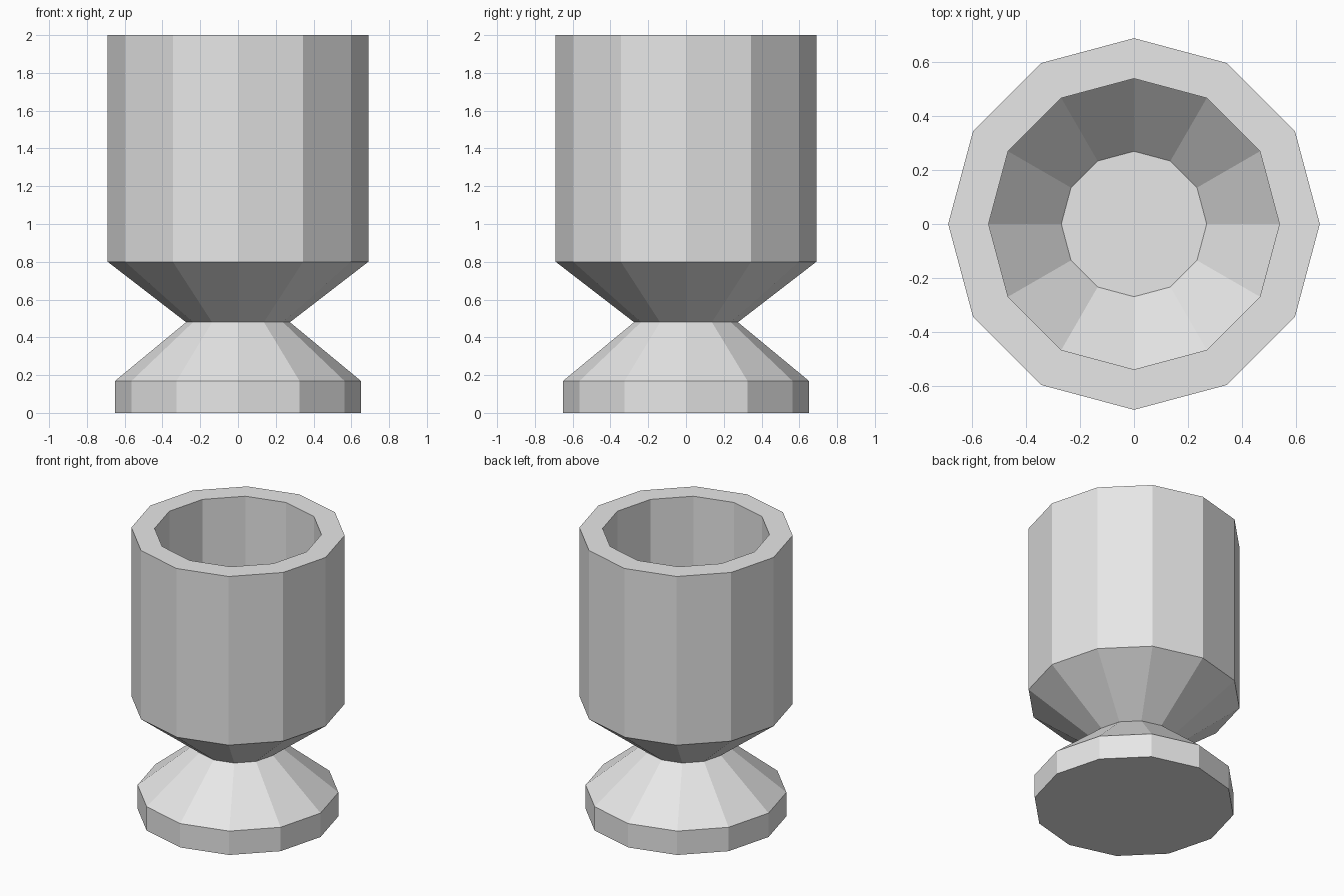
import bpy
import bmesh
from math import cos, sin, tau

SIDES = 12

if "Cube" in bpy.data.objects:
    bpy.data.objects.remove(bpy.data.objects["Cube"], do_unlink=True)


def make_material(name, colour):
    mat = bpy.data.materials.new(name)
    mat.use_nodes = True
    mat.diffuse_color = colour
    mat.node_tree.nodes["Principled BSDF"].inputs["Base Color"].default_value = colour
    return mat


def lathe(name, profile, mat):
    """Revolve (radius, height) points into a faceted solid capped at both ends."""
    bm = bmesh.new()
    rings = [[bm.verts.new((r * cos(tau * i / SIDES), r * sin(tau * i / SIDES), z))
              for i in range(SIDES)] for r, z in profile]
    for low, high in zip(rings, rings[1:]):
        for i in range(SIDES):
            j = (i + 1) % SIDES
            bm.faces.new((low[i], low[j], high[j], high[i]))
    bm.faces.new(rings[0][::-1])
    bm.faces.new(rings[-1])
    bmesh.ops.recalc_face_normals(bm, faces=bm.faces)
    mesh = bpy.data.meshes.new(name)
    bm.to_mesh(mesh)
    bm.free()
    mesh.materials.append(mat)
    obj = bpy.data.objects.new(name, mesh)
    bpy.context.collection.objects.link(obj)
    return obj


grey = make_material("light grey", (0.8, 0.8, 0.8, 1))

# Foot, pinched neck, outer wall, rim, then down the hollow to its floor
foot = [(0.65, 0), (0.65, 0.17)]
neck = [(0.275, 0.48)]
outer_wall = [(0.69, 0.8), (0.69, 2)]
hollow = [(0.54, 2), (0.54, 0.8), (0.27, 0.53)]
lathe("goblet", foot + neck + outer_wall + hollow, grey)
